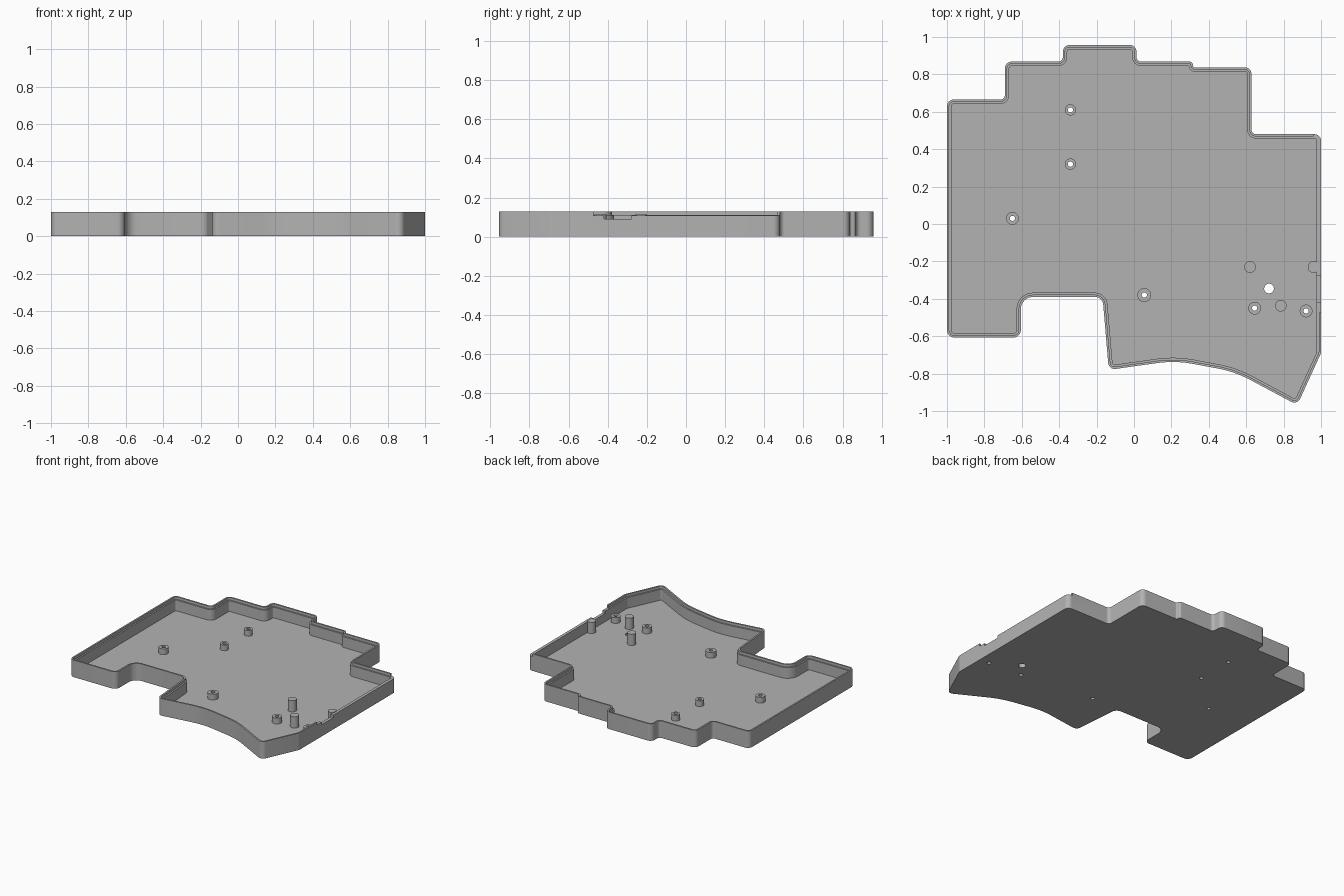
import bpy, bmesh, math
from mathutils import Vector

if "Cube" in bpy.data.objects:
    bpy.data.objects.remove(bpy.data.objects["Cube"])

HEIGHT, LEDGE, FLOOR = 0.13, 0.11, 0.028
LIP, WALL = 0.012, 0.023

grey = bpy.data.materials.new("mid_grey")
grey.diffuse_color = (0.45, 0.45, 0.45, 1)
grey.use_nodes = True
grey.node_tree.nodes["Principled BSDF"].inputs["Base Color"].default_value = grey.diffuse_color

# Case outline, counter-clockwise: x, y, corner radius
OUTLINE = [
    (-1, -0.607, .04), (-0.605, -0.607, .04), (-0.605, -0.39, .065), (-0.168, -0.39, .045),
    (-0.135, -0.78, .035), (0.22, -0.73, .6), (0.54, -0.79, .6), (0.873, -0.968, .035),
    (1, -0.69, .05), (1, 0.48, .035), (0.628, 0.48, .025), (0.628, 0.837, .035),
    (0.315, 0.837, .012), (0.315, 0.868, .018), (0.013, 0.868, .025), (0.013, 0.957, .035),
    (-0.38, 0.957, .035), (-0.38, 0.868, .025), (-0.69, 0.868, .035), (-0.69, 0.665, .025),
    (-1, 0.665, .035)]


def outline(offset, steps=8):
    """Rounded outline moved inward by offset, always with the same point count."""
    n, pts = len(OUTLINE), []
    P = [Vector(p[:2]) for p in OUTLINE]
    dirs = [(P[(i + 1) % n] - P[i]).normalized() for i in range(n)]
    for i in range(n):
        a, b = dirs[i - 1], dirs[i]
        na, nb = Vector((-a.y, a.x)), Vector((-b.y, b.x))
        turn = a.x * b.y - a.y * b.x
        side = 1 if turn > 0 else -1
        r = max(OUTLINE[i][2] - side * offset, 0.003)
        miter = (na + nb) / (1 + na.dot(nb))
        corner = P[i] + miter * offset
        centre = corner + miter * r * side
        start = -na * side
        angle = math.atan2(turn, a.dot(b))
        for k in range(steps + 1):
            t = angle * k / steps
            c, s = math.cos(t), math.sin(t)
            pts.append(centre + r * Vector((start.x * c - start.y * s, start.x * s + start.y * c)))
    return pts


def finish(name, bm):
    bmesh.ops.recalc_face_normals(bm, faces=bm.faces)
    me = bpy.data.meshes.new(name)
    bm.to_mesh(me)
    bm.free()
    me.materials.append(grey)
    ob = bpy.data.objects.new(name, me)
    bpy.context.collection.objects.link(ob)
    return ob


def smooth(ob):
    bpy.ops.object.select_all(action='DESELECT')
    ob.select_set(True)
    bpy.context.view_layer.objects.active = ob
    bpy.ops.object.shade_smooth_by_angle(angle=math.radians(30))


def lathe(name, x, y, profile, closed=False, seg=32):
    """Revolve (radius, z) points around a vertical axis."""
    bm = bmesh.new()
    rings = [[bm.verts.new((x + r * math.cos(2 * math.pi * k / seg),
                            y + r * math.sin(2 * math.pi * k / seg), z))
              for k in range(seg)] for r, z in profile]
    pairs = list(zip(rings, rings[1:]))
    if closed:
        pairs.append((rings[-1], rings[0]))
    else:
        bm.faces.new(rings[0])
        bm.faces.new(rings[-1])
    for p, q in pairs:
        for k in range(seg):
            j = (k + 1) % seg
            bm.faces.new((p[k], p[j], q[j], q[k]))
    return finish(name, bm)


def box(name, lo, hi):
    bm = bmesh.new()
    bmesh.ops.create_cube(bm, size=1)
    for v in bm.verts:
        v.co = [(l + h) / 2 + c * (h - l) for l, h, c in zip(lo, hi, v.co)]
    return finish(name, bm)


# Tray: floor, wall and stepped lip as a stack of matching outline rings
bm = bmesh.new()
rings = [[bm.verts.new((p.x, p.y, z)) for p in outline(off)] for off, z in
         ((0, 0), (0, HEIGHT), (LIP, HEIGHT), (LIP, LEDGE), (WALL, LEDGE), (WALL, FLOOR))]
for p, q in zip(rings, rings[1:]):
    for k in range(len(p)):
        j = (k + 1) % len(p)
        bm.faces.new((p[k], p[j], q[j], q[k]))
bm.faces.new(rings[0])
bm.faces.new(rings[-1])
tray = finish("case_tray", bm)

# Screw posts (x, y, radius) and plain support pegs
POSTS = [(-0.34, 0.61, .03), (-0.34, 0.32, .03), (-0.65, 0.03, .034),
         (0.055, -0.38, .037), (0.645, -0.45, .034), (0.92, -0.465, .034)]
PEGS = [(0.62, -0.23), (0.785, -0.437), (0.96, -0.23)]
BORE = 0.014

# Cutters: screw holes, reset hole, lowered right wall, port slot
cutters = [lathe("hole_cutter", x, y, [(r, -0.1), (r, 0.06)])
           for x, y, r in [(x, y, BORE) for x, y, _ in POSTS] + [(0.722, -0.345, .026)]]
cutters.append(box("right_wall_cutter", (0.96, -0.473, LEDGE - 0.001), (1.1, 0.55, 0.3)))
cutters.append(box("port_cutter", (0.96, -0.42, 0.09), (1.1, -0.278, 0.3)))
bpy.context.view_layer.objects.active = tray
for c in cutters:
    m = tray.modifiers.new("cut", 'BOOLEAN')
    m.operation, m.solver, m.object = 'DIFFERENCE', 'EXACT', c
    bpy.ops.object.modifier_apply(modifier=m.name)
    bpy.data.objects.remove(c)
smooth(tray)

# Hollow screw posts
for i, (x, y, r) in enumerate(POSTS):
    smooth(lathe(f"screw_post_{i + 1}", x, y,
                 [(BORE, FLOOR), (r, FLOOR), (r, 0.072), (BORE, 0.072)], closed=True))

# Solid pegs; the last one merges into the right wall
for i, (x, y) in enumerate(PEGS):
    peg = lathe(f"support_peg_{i + 1}", x, y, [(.031, FLOOR - 0.005), (.031, 0.114)])
    for v in peg.data.vertices:
        v.co.x = min(v.co.x, 0.982)
    smooth(peg)
